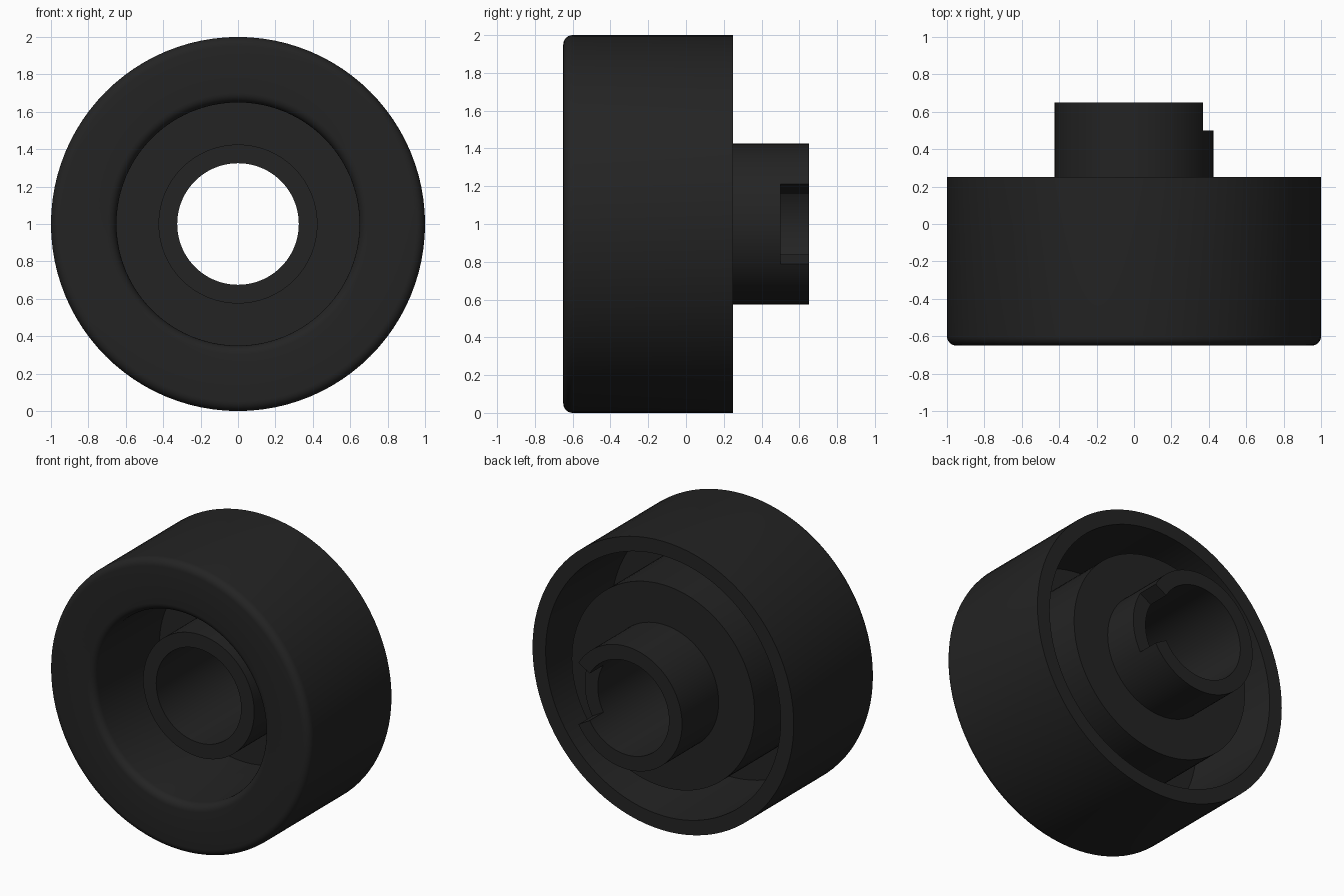
import bpy, bmesh, math

cube = bpy.data.objects.get("Cube")
if cube:
    bpy.data.objects.remove(cube, do_unlink=True)

STEP = 3.75  # degrees per lathe segment

mat = bpy.data.materials.new("black_plastic")
mat.use_nodes = True
colour = (0.017, 0.017, 0.017, 1.0)
mat.diffuse_color = colour
bsdf = mat.node_tree.nodes["Principled BSDF"]
bsdf.inputs["Base Color"].default_value = colour
bsdf.inputs["Roughness"].default_value = 0.6


def point(r, y, deg):
    a = math.radians(deg)
    return (r * math.cos(a), y, 1.0 + r * math.sin(a))


def lathe(bm, profile, start=0.0, end=360.0):
    """Sweep a (radius, y) profile around the y axis."""
    count = round((end - start) / STEP)
    rings = [[bm.verts.new(point(r, y, start + i * STEP)) for r, y in profile]
             for i in range(count + 1)]
    for a, b in zip(rings, rings[1:]):
        for j in range(len(profile) - 1):
            bm.faces.new((a[j], a[j + 1], b[j + 1], b[j]))


def fillet(r, y, radius, start, end, steps=6):
    """Arc of profile points around the centre (r, y)."""
    angles = [math.radians(start + (end - start) * i / steps) for i in range(steps + 1)]
    return [(r + radius * math.cos(a), y + radius * math.sin(a)) for a in angles]


def finish(bm, name):
    bmesh.ops.remove_doubles(bm, verts=bm.verts, dist=0.0005)
    bmesh.ops.recalc_face_normals(bm, faces=bm.faces)
    mesh = bpy.data.meshes.new(name)
    bm.to_mesh(mesh)
    bm.free()
    mesh.materials.append(mat)
    obj = bpy.data.objects.new(name, mesh)
    bpy.context.collection.objects.link(obj)
    bpy.ops.object.select_all(action='DESELECT')
    obj.select_set(True)
    bpy.context.view_layer.objects.active = obj
    bpy.ops.object.shade_smooth_by_angle(angle=math.radians(30))
    return obj


# Shell: rounded front rim, open back groove and a web holding the hub
bm = bmesh.new()
shell = [(0.375, 0.07), (0.65, 0.07)]
shell += fillet(0.70, -0.60, 0.05, 180, 270)
shell += fillet(0.95, -0.60, 0.05, 270, 360)
shell += [(1.0, 0.25), (0.90, 0.25), (0.89, -0.45), (0.70, -0.45),
          (0.70, 0.25), (0.375, 0.25), (0.375, 0.07)]
lathe(bm, shell)
finish(bm, "shell")

# Hub: tube through the web, with a 60 degree notch in its back end
OUT, BORE, FRONT, NOTCH, BACK = 0.425, 0.325, -0.43, 0.50, 0.65
bm = bmesh.new()
lathe(bm, [(OUT, NOTCH), (OUT, FRONT), (BORE, FRONT), (BORE, NOTCH)])
tip = [(OUT, NOTCH), (OUT, BACK), (BORE, BACK), (BORE, NOTCH)]
lathe(bm, tip, 30, 330)
lathe(bm, [(OUT, NOTCH), (BORE, NOTCH)], -30, 30)
for side in (30, 330):
    bm.faces.new([bm.verts.new(point(r, y, side)) for r, y in tip])
finish(bm, "hub")
